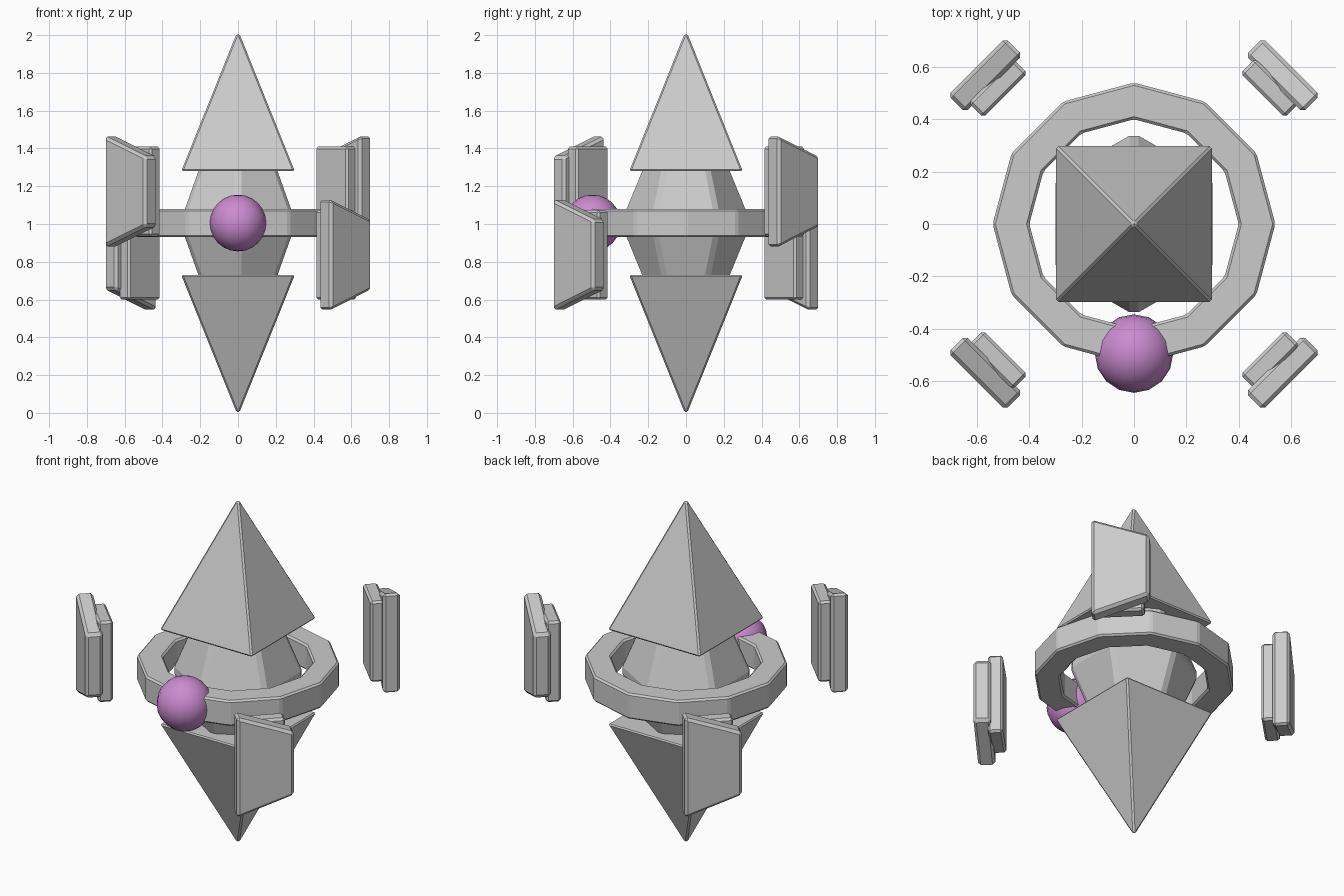
import bpy, bmesh, math
from mathutils import Matrix, Vector

cube = bpy.data.objects.get("Cube")
if cube:
    bpy.data.objects.remove(cube)


def material(name, rgb):
    mat = bpy.data.materials.new(name)
    mat.use_nodes = True
    mat.diffuse_color = (*rgb, 1)
    mat.node_tree.nodes["Principled BSDF"].inputs["Base Color"].default_value = (*rgb, 1)
    return mat


STONE = material("pale grey", (0.6, 0.6, 0.6))
ORB = material("orchid purple", (0.6, 0.26, 0.64))
MID = 1.005  # height of the plane of symmetry


def finish(bm, name, mat, bevel=0.0):
    bmesh.ops.recalc_face_normals(bm, faces=bm.faces)
    mesh = bpy.data.meshes.new(name)
    bm.to_mesh(mesh)
    bm.free()
    mesh.materials.append(mat)
    obj = bpy.data.objects.new(name, mesh)
    bpy.context.collection.objects.link(obj)
    if bevel:
        mod = obj.modifiers.new("Soft edges", 'BEVEL')
        mod.width = bevel
        mod.segments = 1
        mod.limit_method = 'ANGLE'
        mod.angle_limit = math.radians(20)
    return obj


def loft(name, sides, rings, turn, bevel, closed=False):
    """Stack regular polygons given as (radius, height); close into a tube or cap the ends."""
    bm = bmesh.new()
    loops = []
    for radius, z in rings:
        angles = [turn + math.tau * i / sides for i in range(sides)]
        loops.append([bm.verts.new((radius * math.cos(a), radius * math.sin(a), z)) for a in angles])
    pairs = list(zip(loops, loops[1:]))
    if closed:
        pairs.append((loops[-1], loops[0]))
    else:
        bm.faces.new(loops[0])
        bm.faces.new(loops[-1])
    for low, high in pairs:
        for i in range(sides):
            j = (i + 1) % sides
            bm.faces.new((low[i], low[j], high[j], high[i]))
    return finish(bm, name, STONE, bevel)


def slab(name, outline, inner, outer, angle, height, bevel):
    """Extrude an outline of (sideways, up) points from the inner to the outer radius."""
    bm = bmesh.new()
    face = bm.faces.new([bm.verts.new((inner, t, z)) for t, z in outline])
    grown = bmesh.ops.extrude_face_region(bm, geom=[face])["geom"]
    moved = [v for v in grown if isinstance(v, bmesh.types.BMVert)]
    bmesh.ops.translate(bm, verts=moved, vec=Vector((outer - inner, 0, 0)))
    place = Matrix.Translation((0, 0, height)) @ Matrix.Rotation(angle, 4, 'Z')
    bmesh.ops.transform(bm, matrix=place, verts=bm.verts)
    return finish(bm, name, STONE, bevel)


# Pyramids pointing up and down
for name, sign in (("upper_pyramid", 1), ("lower_pyramid", -1)):
    rings = [(0.425, MID + sign * 0.275), (0.012, MID + sign * 1.0)]
    loft(name, 4, rings, math.pi / 4, 0.014)

# Six-sided core between the pyramids
loft("core", 6, [(0.17, MID - 0.45), (0.355, MID), (0.17, MID + 0.45)], math.pi / 2, 0.02)

# Twelve-sided ring around the core
loft("ring", 12, [(0.54, MID - 0.075), (0.54, MID + 0.075), (0.4, MID + 0.075), (0.4, MID - 0.075)],
     0, 0.01, closed=True)

# Orb on the front of the ring
bm = bmesh.new()
bmesh.ops.create_uvsphere(bm, u_segments=16, v_segments=12, radius=0.15)
bmesh.ops.translate(bm, verts=bm.verts, vec=(0, -0.495, MID))
for f in bm.faces:
    f.smooth = True
finish(bm, "orb", ORB)

# Floating shields at the four corners, alternately low and high
wedge = [(-0.155, -0.295), (0.155, -0.185), (0.155, 0.185), (-0.155, 0.295)]
block = [(-0.12, -0.237), (0.12, -0.237), (0.12, 0.237), (-0.12, 0.237)]
corners = (("front_left", -1, 0.837), ("back_left", 1, 1.172),
           ("back_right", 3, 0.837), ("front_right", 5, 1.172))
for corner, quarter, height in corners:
    angle = quarter * math.pi / 4
    slab(corner + "_shield", wedge, 0.757, 0.85, angle, height, 0.015)
    slab(corner + "_shield_backing", block, 0.695, 0.775, angle, height, 0.012)
